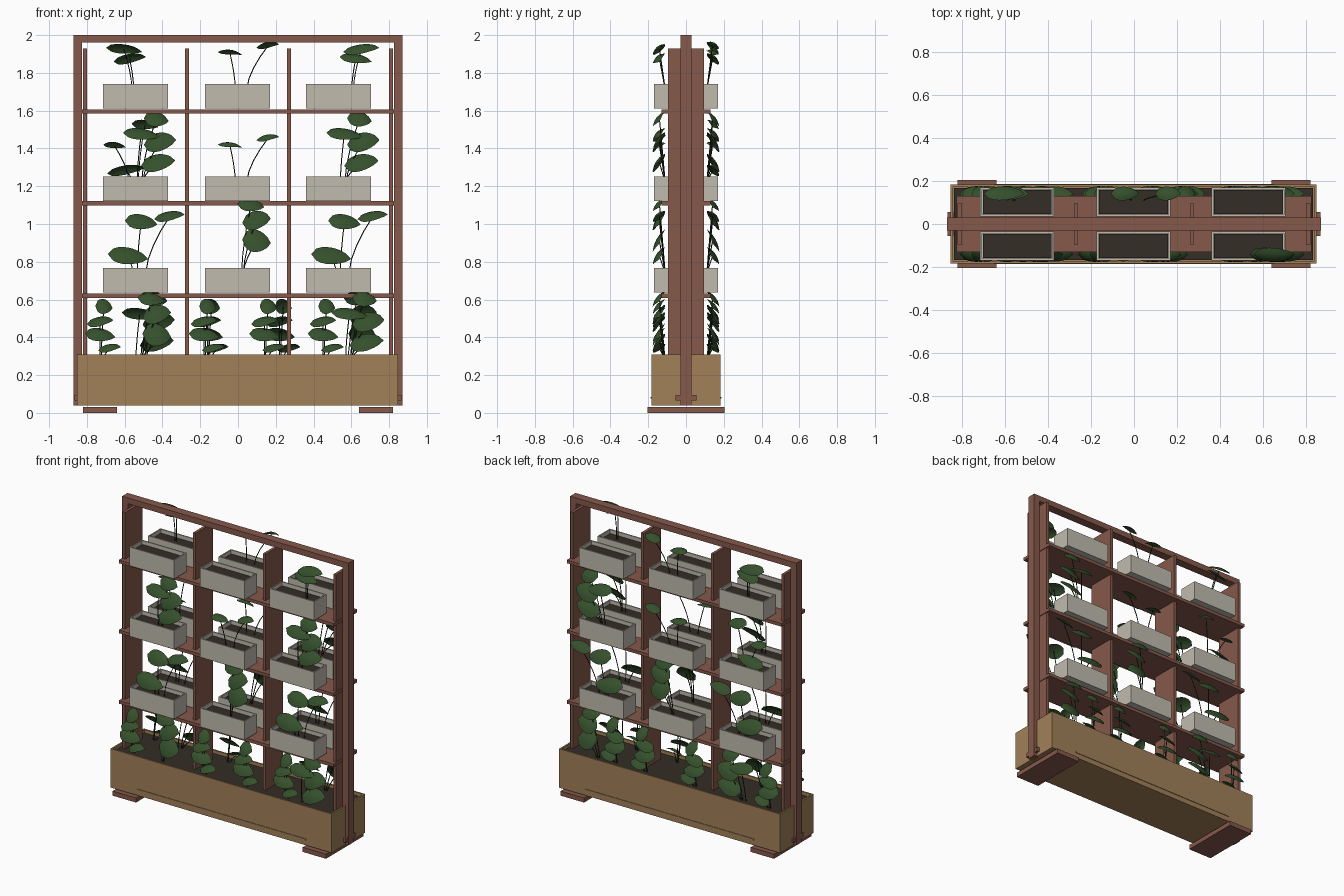
import bpy, bmesh, math
from mathutils import Vector

if "Cube" in bpy.data.objects:
    bpy.data.objects.remove(bpy.data.objects["Cube"])


def material(name, rgb):
    m = bpy.data.materials.new(name)
    m.diffuse_color = (*rgb, 1)
    m.use_nodes = True
    m.node_tree.nodes["Principled BSDF"].inputs["Base Color"].default_value = m.diffuse_color
    return m


WOOD = material("red_wood", (0.24, 0.10, 0.07))
TAN = material("tan_wood", (0.36, 0.22, 0.10))
POT = material("pale_clay", (0.53, 0.50, 0.43))
SOIL = material("soil", (0.035, 0.026, 0.02))
LEAF = material("leaf_green", (0.035, 0.08, 0.025))
STEM = material("stem_green", (0.02, 0.035, 0.015))


def finish(bm, name, mat):
    me = bpy.data.meshes.new(name)
    bm.to_mesh(me)
    bm.free()
    me.materials.append(mat)
    ob = bpy.data.objects.new(name, me)
    bpy.context.collection.objects.link(ob)
    return ob


def box_bm(x, y, z):
    bm = bmesh.new()
    bmesh.ops.create_cube(bm, size=1)
    for v in bm.verts:
        for i, (lo, hi) in enumerate((x, y, z)):
            v.co[i] = lo if v.co[i] < 0 else hi
    return bm


def box(name, x, y, z, mat=WOOD):
    return finish(box_bm(x, y, z), name, mat)


def trough(name, x, y, z, wall, mat, soil_z):
    # open box with a recessed floor, filled with soil
    bm = box_bm(x, y, z)
    bm.normal_update()
    top = max(bm.faces, key=lambda f: f.calc_center_median().z)
    bmesh.ops.inset_region(bm, faces=[top], thickness=wall)
    pit = bmesh.ops.extrude_discrete_faces(bm, faces=[top])["faces"][0]
    bmesh.ops.translate(bm, verts=pit.verts, vec=(0, 0, wall - (z[1] - z[0])))
    finish(bm, name, mat)
    box(name + "_soil", (x[0] + wall, x[1] - wall), (y[0] + wall, y[1] - wall),
        (z[0] + wall, soil_z), SOIL)


# Outer frame, feet and post brackets
box("top_rail", (-0.87, 0.87), (-0.03, 0.03), (1.96, 2.0))
for s, side in ((-1, "left"), (1, "right")):
    def sx(a, b):
        return tuple(sorted((s * a, s * b)))
    box(side + "_post", sx(0.826, 0.87), (-0.03, 0.03), (0.04, 1.96))
    box(side + "_foot", sx(0.64, 0.82), (-0.205, 0.205), (0, 0.032))
    box(side + "_post_bracket", sx(0.84, 0.866), (-0.055, 0.055), (0.065, 0.095))

# Upright dividers and shelves
for i, x in enumerate((-0.81, -0.27, 0.27, 0.81)):
    box(f"divider_{i}", (x - 0.01, x + 0.01), (-0.096, 0.096), (0.25, 1.93))
for i, z in enumerate((0.62, 1.11, 1.596)):
    box(f"shelf_{i}", (-0.825, 0.825), (-0.13, 0.13), (z - 0.011, z + 0.011))

# Base trough with a thin bead along front and back
trough("base_trough", (-0.852, 0.848), (-0.183, 0.183), (0.04, 0.31), 0.016, TAN, 0.29)
for s in (-1, 1):
    box("trough_bead", (-0.65, 0.65), (s * 0.183 - 0.004, s * 0.183 + 0.004),
        (0.075, 0.085), TAN)

# Planters, two per bay
COLS = (-0.543, -0.002, 0.533)
TOPS = (0.768, 1.252, 1.742)
for r, top in enumerate(TOPS):
    for c, x in enumerate(COLS):
        for s in (-1, 1):
            y = tuple(sorted((s * 0.035, s * 0.17)))
            trough(f"planter_{r}_{c}", (x - 0.172, x + 0.172), y,
                   (top - 0.13, top), 0.012, POT, top - 0.025)

# Plants: each leaf is (x offset, height above rim, length, drop)
FAN = [(0.03, 0.24, 0.17, 0.08), (0.18, 0.27, 0.16, 0.05), (-0.04, 0.06, 0.21, 0.09)]
STACK = [(0.11, 0.30, 0.13, 0.08), (0.13, 0.18, 0.17, 0.10),
         (0.03, 0.22, 0.19, 0.06), (0.12, 0.07, 0.18, 0.09)]
SWEEP = [(-0.11, 0.16, 0.12, 0.03), (-0.05, 0.03, 0.20, 0.05), (0.05, 0.27, 0.14, 0.05)]
CURL = [(0.07, 0.33, 0.14, 0.07), (0.10, 0.25, 0.15, 0.10), (0.10, 0.14, 0.15, 0.12)]
TALL = [(-0.06, 0.18, 0.19, 0.05), (-0.03, 0.13, 0.17, 0.05)]
THIN = [(-0.04, 0.16, 0.13, 0.02), (0.16, 0.20, 0.12, 0.03)]
LOW = [(0.02, 0.25, 0.09, 0.08), (0.0, 0.17, 0.14, 0.05),
       (0.0, 0.10, 0.16, 0.07), (0.05, 0.03, 0.12, 0.04)]

leaves = bmesh.new()
stems = bpy.data.curves.new("stems", "CURVE")
stems.dimensions = "3D"
stems.bevel_depth = 0.0028
stems.bevel_resolution = 1
stems.materials.append(STEM)


def leaf(centre, length, drop, s, tilt):
    nu, nv = 8, 4
    side = Vector((math.cos(tilt), 0, math.sin(tilt)))
    across = Vector((0, s * 0.065, -drop))
    out = Vector((0, s * drop, 0.065)).normalized()
    grid = []
    for i in range(nu + 1):
        u = i / nu
        w = max(0.04, math.sin(math.pi * u ** 0.8) ** 0.6) if 0 < u < 1 else 0.04
        row = []
        for j in range(nv + 1):
            v = j / nv - 0.5
            bulge = 0.02 * (1 - 4 * (u - 0.5) ** 2) - 0.06 * (v * w) ** 2
            row.append(leaves.verts.new(
                centre + side * ((u - 0.5) * length) + across * (v * w) + out * bulge))
        grid.append(row)
    for a, b in zip(grid, grid[1:]):
        for j in range(nv):
            leaves.faces.new((a[j], b[j], b[j + 1], a[j + 1])).smooth = True


def plant(parts, x, z, s, flip=1):
    for k, (dx, dz, length, drop) in enumerate(parts):
        tip = Vector((x + flip * dx, s * 0.14, z + dz))
        base = Vector((x + flip * dx * 0.3, s * 0.11, z - 0.03))
        leaf(tip, length, drop, s, flip * (0.15 if k % 2 else -0.12))
        sp = stems.splines.new("POLY")
        sp.points.add(4)
        for i, p in enumerate(sp.points):
            t = i / 4
            q = base.lerp(tip, t)
            q.x = base.x + (tip.x - base.x) * t ** 1.6
            p.co = (*q, 1)


L, M, R = COLS
for parts, x, z, s in (
        (FAN, L, TOPS[0], -1), (CURL, M, TOPS[0], -1), (FAN, R, TOPS[0], -1),
        (FAN, L, TOPS[0], 1), (CURL, M, TOPS[0], 1), (FAN, R, TOPS[0], 1),
        (STACK, L, TOPS[1], -1), (THIN, M, TOPS[1], -1), (STACK, R, TOPS[1], -1),
        (SWEEP, L, TOPS[1], 1), (THIN, M, TOPS[1], 1), (STACK, R, TOPS[1], 1),
        (TALL, L, TOPS[2], 1), (THIN, M, TOPS[2], 1),
        (LOW, -0.73, 0.31, -1), (CURL, -0.53, 0.27, -1), (LOW, -0.18, 0.31, -1),
        (LOW, 0.14, 0.31, -1), (LOW, 0.45, 0.31, -1), (STACK, 0.56, 0.30, -1),
        (LOW, -0.73, 0.31, 1), (STACK, -0.55, 0.30, 1), (LOW, -0.16, 0.31, 1),
        (LOW, 0.22, 0.31, 1), (LOW, 0.45, 0.31, 1), (CURL, 0.56, 0.27, 1)):
    plant(parts, x, z, s)
plant(TALL, R + 0.06, TOPS[2], -1, -1)

finish(leaves, "leaves", LEAF)
bpy.context.collection.objects.link(bpy.data.objects.new("plant_stems", stems))
